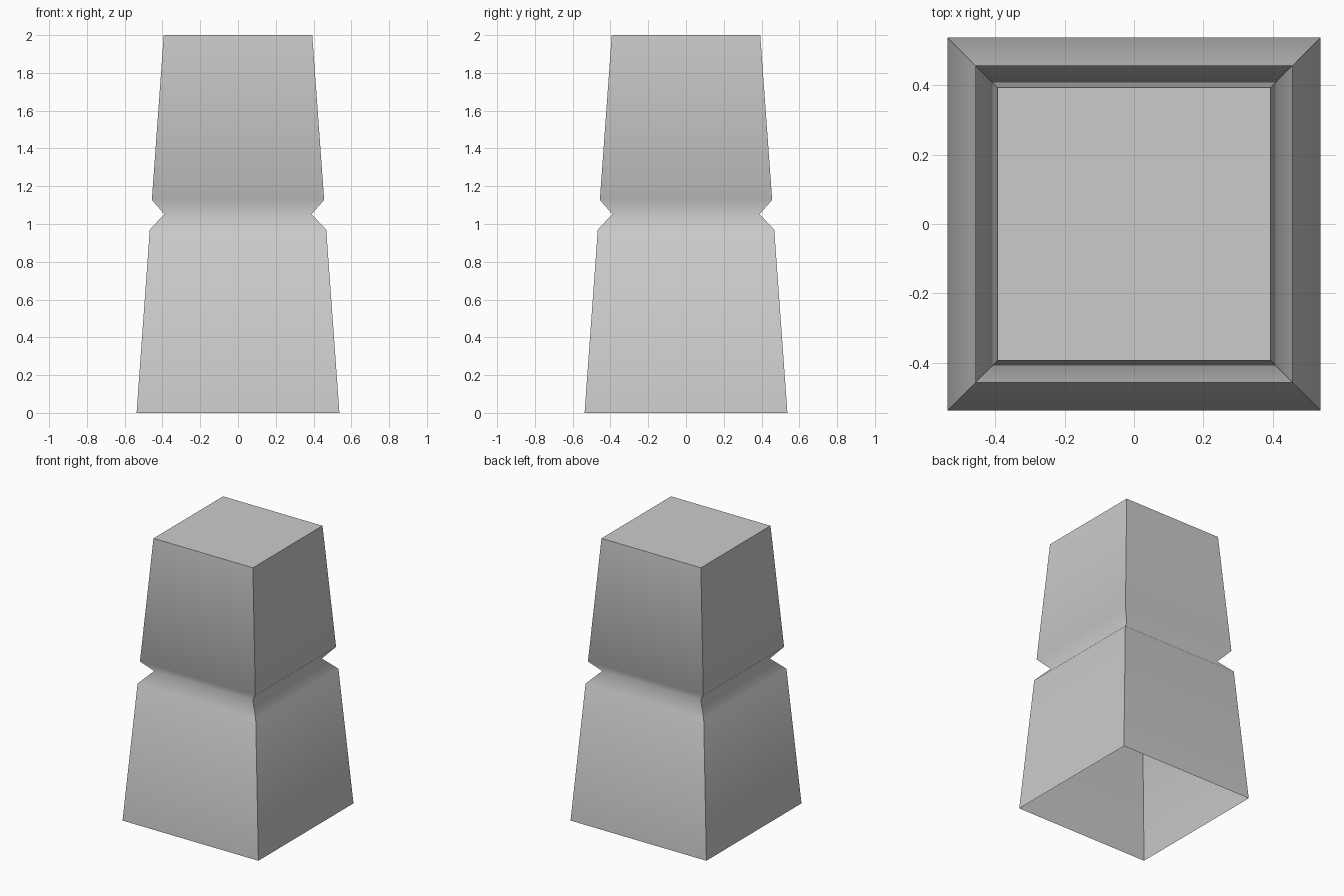
import bpy
import bmesh

default_cube = bpy.data.objects.get("Cube")
if default_cube:
    bpy.data.objects.remove(default_cube, do_unlink=True)

# Plain grey finish
grey = bpy.data.materials.new("plain_grey")
grey.use_nodes = True
colour = (0.6, 0.6, 0.6, 1.0)
grey.diffuse_color = colour
grey.node_tree.nodes["Principled BSDF"].inputs["Base Color"].default_value = colour

# Half width and height of each square section, bottom to top
PROFILE = [(0.537, 0.0), (0.467, 0.97), (0.39, 1.052), (0.456, 1.128), (0.393, 2.0)]
CORNERS = [(-1, -1), (1, -1), (1, 1), (-1, 1)]

bm = bmesh.new()
rings = [[bm.verts.new((sx * r, sy * r, z)) for sx, sy in CORNERS] for r, z in PROFILE]

# Tapered walls with a notched waist, open underneath
for low, high in zip(rings, rings[1:]):
    for i in range(4):
        j = (i + 1) % 4
        wall = bm.faces.new((low[i], low[j], high[j], high[i]))
        wall.smooth = True
        # Crisp vertical corners, soft shading along the height
        bm.edges.get((low[i], high[i])).smooth = False

# Flat top
cap = bm.faces.new(rings[-1])
for edge in cap.edges:
    edge.smooth = False

mesh = bpy.data.meshes.new("notched_pillar")
bm.to_mesh(mesh)
bm.free()
mesh.materials.append(grey)
pillar = bpy.data.objects.new("notched_pillar", mesh)
bpy.context.collection.objects.link(pillar)
